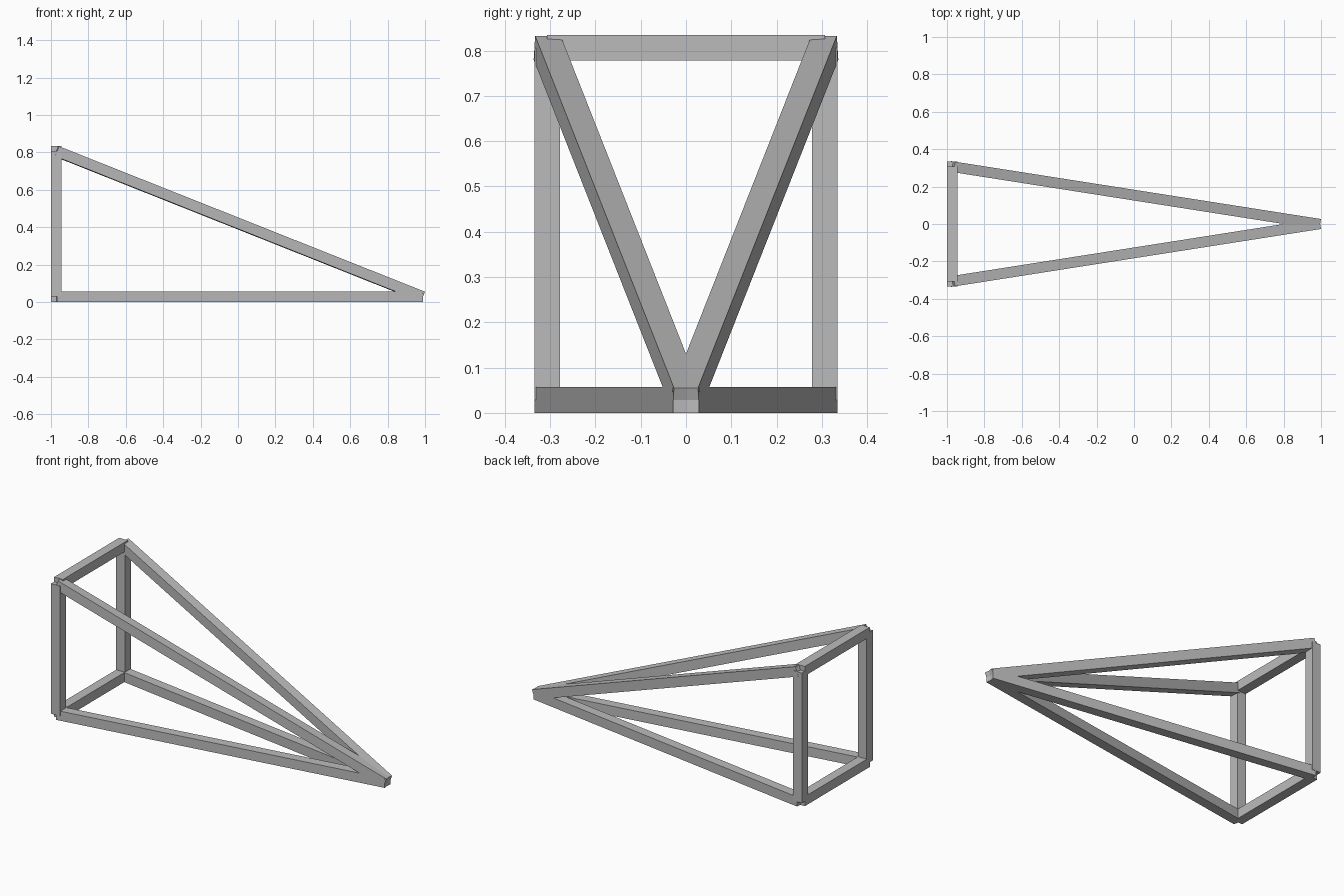
import bpy
from mathutils import Vector, Matrix

cube = bpy.data.objects.get("Cube")
if cube:
    bpy.data.objects.remove(cube, do_unlink=True)

THICK = 0.057
LOW, HIGH = THICK / 2, 0.806
BACK, TIP, HALF = -0.9715, 0.985, 0.3065

grey = bpy.data.materials.new("plain grey")
grey.use_nodes = True
colour = (0.5, 0.5, 0.5, 1)
grey.diffuse_color = colour
grey.node_tree.nodes["Principled BSDF"].inputs["Base Color"].default_value = colour


def beam(name, start, end):
    """Square bar between two joints, with its side faces kept upright."""
    start, end = Vector(start), Vector(end)
    along = (end - start).normalized()
    side = Vector((0, 0, 1)).cross(along)
    if side.length < 0.001:
        side = Vector((0, 1, 0))
    side.normalize()
    up = along.cross(side)
    bpy.ops.mesh.primitive_cube_add(size=1)
    obj = bpy.context.object
    obj.name = obj.data.name = name
    turn = Matrix((along, side, up)).transposed().to_4x4()
    size = Matrix.Diagonal(((end - start).length, THICK, THICK, 1))
    obj.data.transform(turn @ size)
    obj.location = (start + end) / 2
    obj.data.materials.append(grey)


# Mirrored posts, floor beams and sloping beams meeting at the tip
tip = (TIP, 0, LOW)
for label, y in (("front", -HALF), ("rear", HALF)):
    beam(label + "_post", (BACK, y, LOW), (BACK, y, HIGH))
    beam(label + "_floor_beam", (BACK, y, LOW), tip)
    beam(label + "_sloping_beam", (BACK, y, HIGH), tip)

# Crossbars closing the upright rectangle
for label, z in (("lower", LOW), ("upper", HIGH)):
    beam(label + "_crossbar", (BACK, -HALF, z), (BACK, HALF, z))
